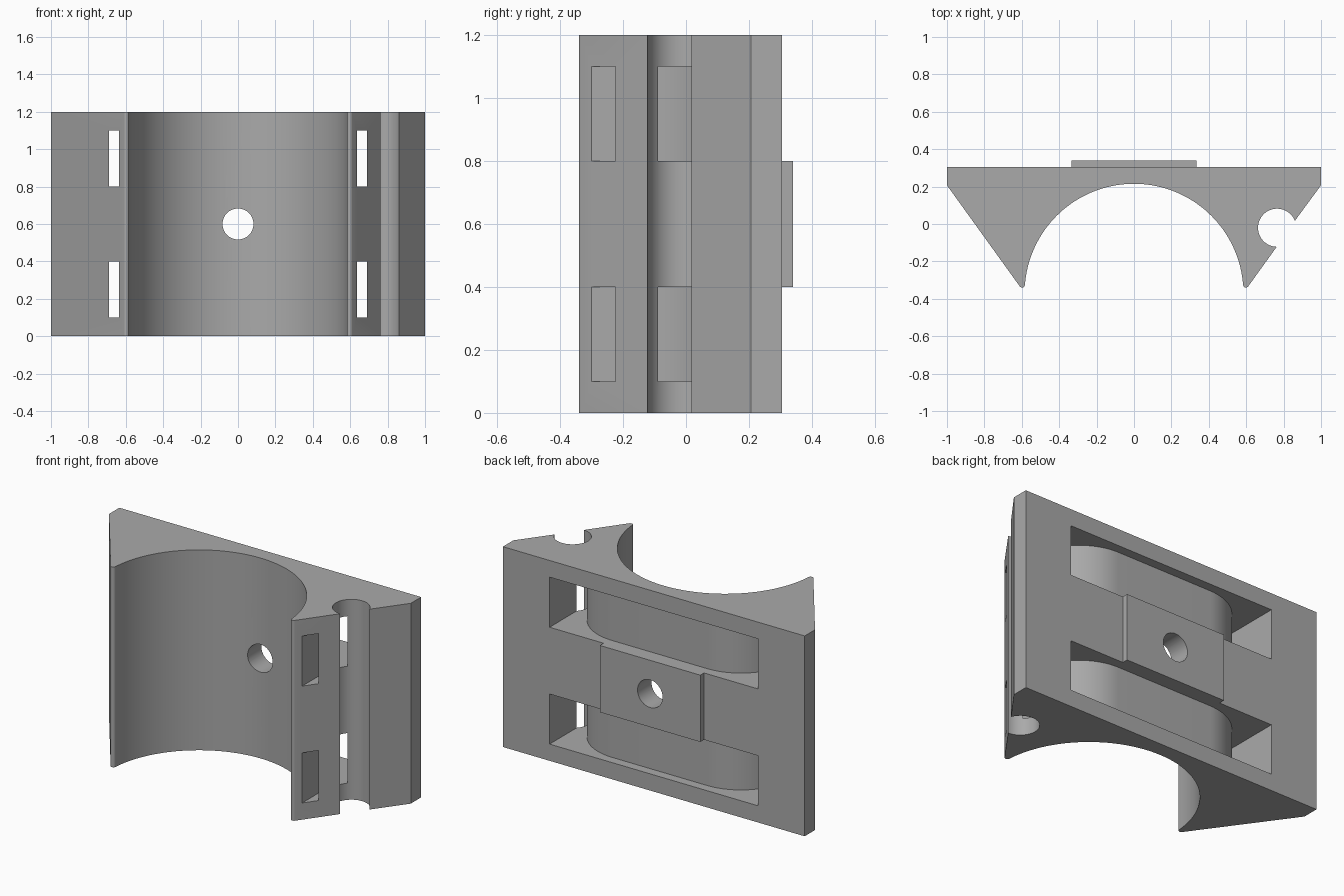
import bpy, bmesh
from math import cos, sin, radians, asin, atan2, degrees
from mathutils import Matrix

default = bpy.data.objects.get("Cube")
if default:
    bpy.data.objects.remove(default, do_unlink=True)

HEIGHT = 1.2
BACK = 0.305
SLOT_HEIGHTS = ((0.1, 0.4), (0.8, 1.1))

grey = bpy.data.materials.new("plain grey")
grey.use_nodes = True
colour = (0.4, 0.4, 0.4, 1)
grey.diffuse_color = colour
grey.node_tree.nodes["Principled BSDF"].inputs["Base Color"].default_value = colour


def arc(cx, cy, r, start, end, steps):
    """Points on a circle, angles in degrees."""
    angles = [radians(start + (end - start) * i / steps) for i in range(steps + 1)]
    return [(cx + r * cos(a), cy + r * sin(a)) for a in angles]


def mirrored(points):
    return [(-x, y) for x, y in reversed(points)]


def prism(name, outline, z0, z1):
    """Extrude a plan outline upwards."""
    bm = bmesh.new()
    face = bm.faces.new([bm.verts.new((x, y, z0)) for x, y in outline])
    top = bmesh.ops.extrude_face_region(bm, geom=[face])["geom"]
    bmesh.ops.translate(bm, vec=(0, 0, z1 - z0),
                        verts=[g for g in top if isinstance(g, bmesh.types.BMVert)])
    bmesh.ops.recalc_face_normals(bm, faces=bm.faces)
    return make_object(name, bm)


def make_object(name, bm):
    mesh = bpy.data.meshes.new(name)
    bm.to_mesh(mesh)
    bm.free()
    mesh.materials.append(grey)
    obj = bpy.data.objects.new(name, mesh)
    bpy.context.collection.objects.link(obj)
    return obj


def combine(target, tool, operation):
    """Apply a boolean and discard the tool."""
    tool.hide_render = True
    mod = target.modifiers.new(tool.name, "BOOLEAN")
    mod.operation, mod.solver, mod.object = operation, "EXACT", tool
    bpy.context.view_layer.objects.active = target
    bpy.ops.object.modifier_apply(modifier=mod.name)
    bpy.data.objects.remove(tool, do_unlink=True)


# Clamp body: wedge sides, rounded tips and a round bore
bore_y, bore_r = -0.37, 0.585
tip_y, tip_r = -0.325, 0.015
start = degrees(asin((tip_y - bore_y) / bore_r))
tip_x = bore_r * cos(radians(start)) + tip_r
bore = arc(0, bore_y, bore_r, 180 - start, start, 72)
tip = arc(tip_x, tip_y, tip_r, 180, 325, 8)
corner = [(1, 0.207), (1, BACK)]

# Side channel, opening through the right-hand slope
rod_x, rod_y, rod_r = 0.765, -0.02, 0.102
lower = degrees(atan2(-0.102, -0.002))
upper = degrees(atan2(0.037, 0.095))
channel = arc(rod_x, rod_y, rod_r, lower, upper - 360, 36)

outline = bore + tip[1:] + channel + corner + mirrored(tip[1:] + corner) 
body = prism("clamp_body", outline, 0, HEIGHT)

# Raised pad on the back
pad = prism("back_pad", [(-0.333, BACK - 0.03), (0.333, BACK - 0.03),
                         (0.333, 0.34), (-0.333, 0.34)], 0.4, 0.8)
combine(body, pad, "UNION")

# Strap slots: open at the back, wrapping a rounded core, leaving by the slopes
core_x, core_y, core_r = 0.635, 0.25, 0.32
half = [(0.69, 0.5), (0.69, -0.5), (core_x, -0.5)]
half += arc(core_x - core_r, core_y - core_r, core_r, 0, 90, 24)
for z0, z1 in SLOT_HEIGHTS:
    combine(body, prism("strap_slot", half + mirrored(half), z0, z1), "DIFFERENCE")

# Bolt hole from front to back
bm = bmesh.new()
bmesh.ops.create_cone(bm, cap_ends=True, segments=48, radius1=0.083, radius2=0.083, depth=2,
                      matrix=Matrix.Translation((0, 0, HEIGHT / 2)) @ Matrix.Rotation(radians(90), 4, "X"))
combine(body, make_object("bolt_hole", bm), "DIFFERENCE")

# Smooth curves, sharp edges
bpy.ops.object.select_all(action="DESELECT")
body.select_set(True)
bpy.context.view_layer.objects.active = body
bpy.ops.object.shade_smooth_by_angle(angle=radians(30))
